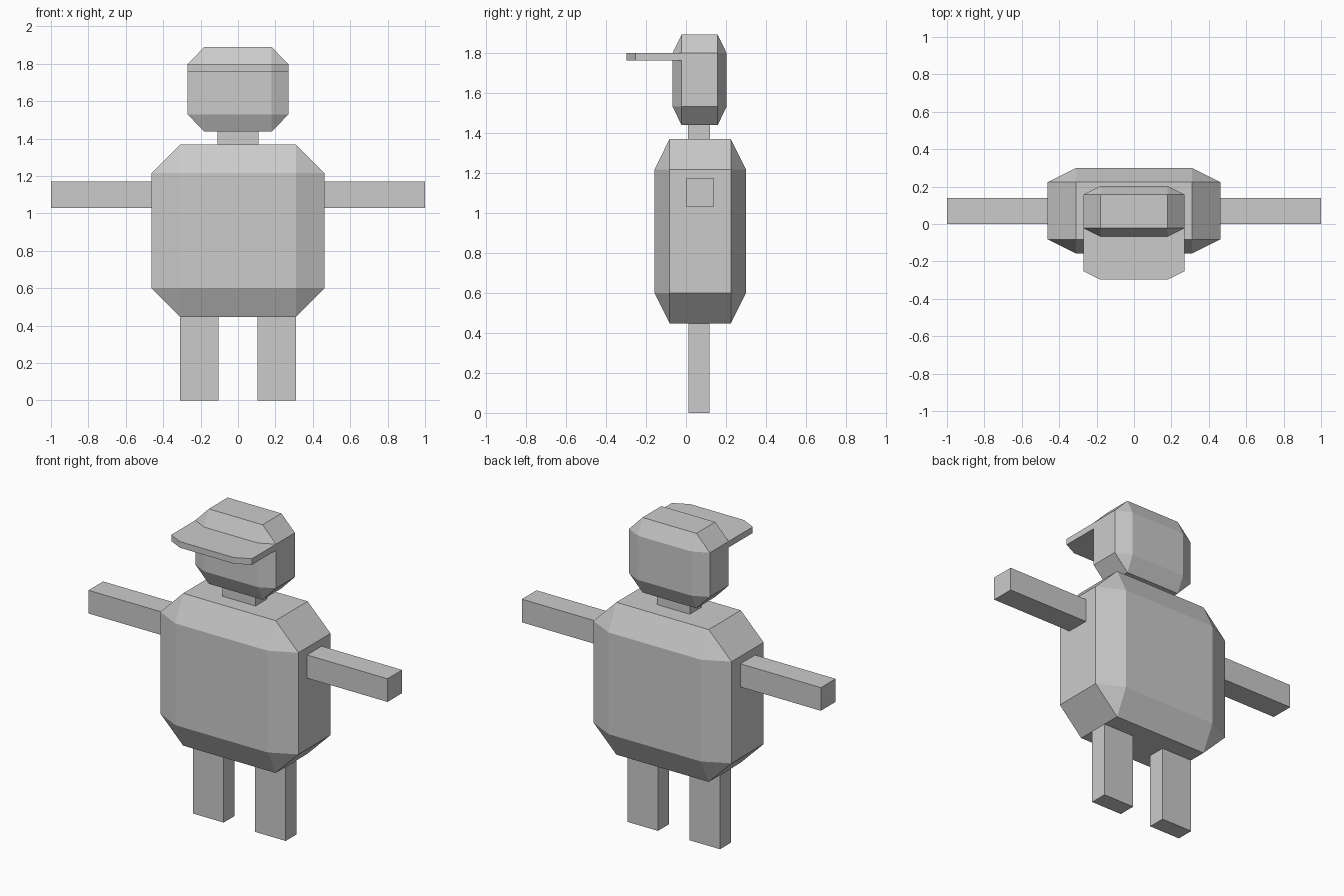
import bpy, bmesh

if "Cube" in bpy.data.objects:
    bpy.data.objects.remove(bpy.data.objects["Cube"])

grey = bpy.data.materials.new("plain_grey")
grey.diffuse_color = (0.6, 0.6, 0.6, 1)
grey.use_nodes = True
grey.node_tree.nodes["Principled BSDF"].inputs["Base Color"].default_value = grey.diffuse_color


def finish(name, bm):
    bmesh.ops.recalc_face_normals(bm, faces=bm.faces)
    me = bpy.data.meshes.new(name)
    bm.to_mesh(me)
    bm.free()
    me.materials.append(grey)
    ob = bpy.data.objects.new(name, me)
    bpy.context.collection.objects.link(ob)
    return ob


def prism(name, outline, z0, z1):
    """Extrude a flat outline from z0 to z1."""
    bm = bmesh.new()
    face = bm.faces.new([bm.verts.new((x, y, z0)) for x, y in outline])
    up = bmesh.ops.extrude_face_region(bm, geom=[face])["geom"]
    bmesh.ops.translate(bm, vec=(0, 0, z1 - z0),
                        verts=[v for v in up if isinstance(v, bmesh.types.BMVert)])
    return finish(name, bm)


def box(name, x, y, z):
    return prism(name, [(x[0], y[0]), (x[1], y[0]), (x[1], y[1]), (x[0], y[1])], *z)


def chamfered_box(name, lo, hi, cut):
    """Box with every edge chamfered, by a different amount along each axis."""
    bm = bmesh.new()
    for axis in range(3):
        for corner in range(8):
            p = []
            for i in range(3):
                inset = 0 if i == axis else cut[i]
                p.append(hi[i] - inset if corner >> i & 1 else lo[i] + inset)
            bm.verts.new(p)
    bmesh.ops.convex_hull(bm, input=bm.verts)
    bmesh.ops.dissolve_limit(bm, angle_limit=0.01, verts=bm.verts, edges=bm.edges)
    return finish(name, bm)


# Body and head
chamfered_box("torso", (-0.462, -0.158, 0.447), (0.462, 0.3, 1.368), (0.153, 0.076, 0.153))
box("neck", (-0.11, 0.11), (0.01, 0.12), (1.368, 1.437))
chamfered_box("head", (-0.27, -0.067, 1.437), (0.27, 0.203, 1.89), (0.09, 0.045, 0.093))

# Cap brim pushed out from the front of the head
prism("cap_brim", [(-0.27, -0.022), (-0.27, -0.252), (-0.18, -0.297), (0.18, -0.297),
                   (0.27, -0.252), (0.27, -0.022), (0.18, -0.067), (-0.18, -0.067)],
      1.76, 1.797)

# Arms and legs on both sides
for side, s in (("left", 1), ("right", -1)):
    box(side + "_arm", sorted((s * 0.462, s)), (0, 0.14), (1.03, 1.17))
    box(side + "_leg", sorted((s * 0.105, s * 0.31)), (0.013, 0.118), (0, 0.447))
